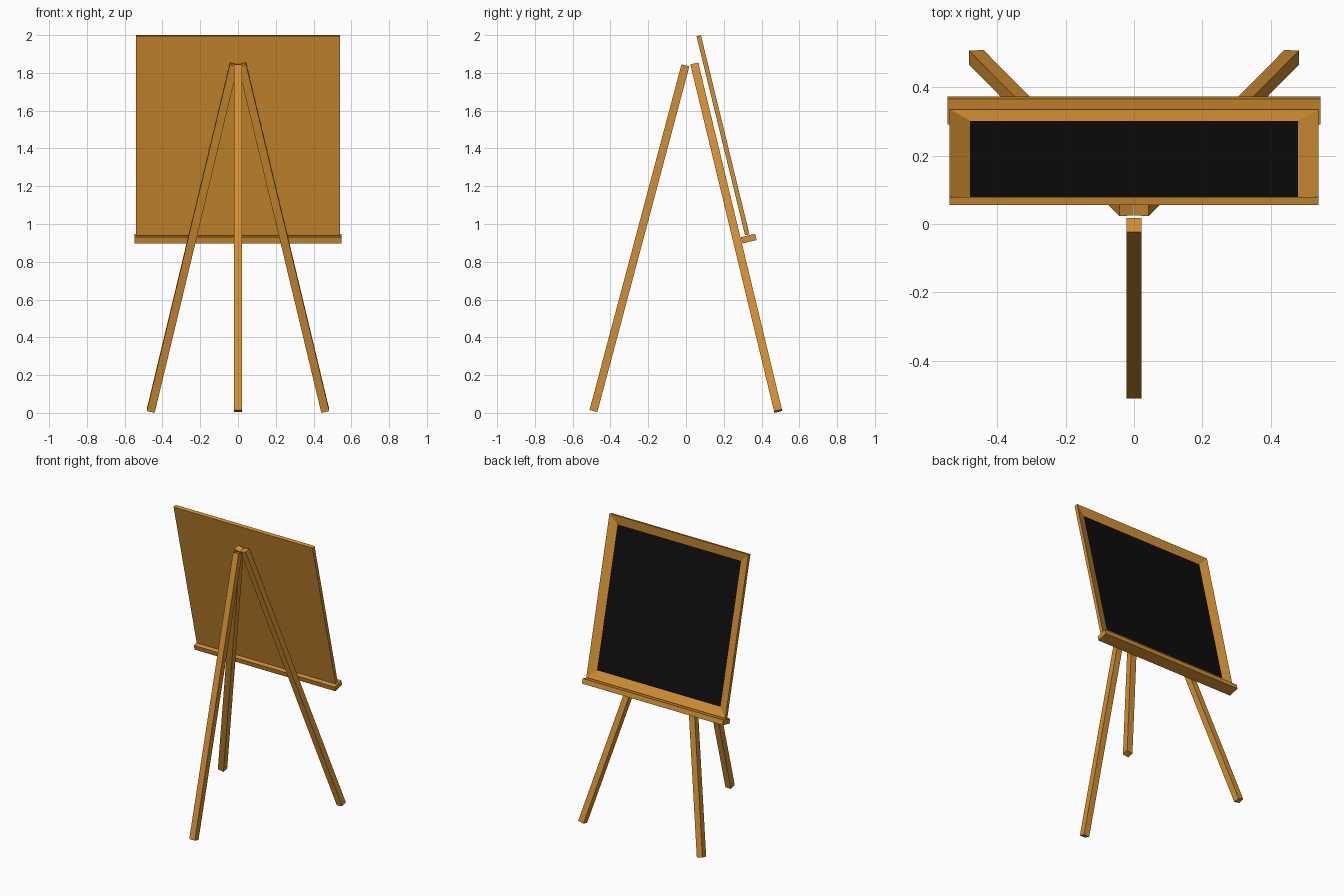
import bpy, bmesh, math
from mathutils import Vector, Matrix

if "Cube" in bpy.data.objects:
    bpy.data.objects.remove(bpy.data.objects["Cube"])

TILT = math.radians(13.7)


def material(name, color):
    m = bpy.data.materials.new(name)
    m.diffuse_color = color
    m.use_nodes = True
    m.node_tree.nodes["Principled BSDF"].inputs["Base Color"].default_value = m.diffuse_color
    return m


wood = material("wood", (0.65, 0.28, 0.032, 1))
slate = material("slate", (0.004, 0.004, 0.004, 1))


def box(name, size, matrix):
    """Wooden box of the given size, placed by a matrix."""
    bm = bmesh.new()
    bmesh.ops.create_cube(bm, size=1, matrix=Matrix.Diagonal((*size, 1)))
    me = bpy.data.meshes.new(name)
    bm.to_mesh(me)
    bm.free()
    me.materials.append(wood)
    ob = bpy.data.objects.new(name, me)
    ob.matrix_world = matrix
    bpy.context.collection.objects.link(ob)
    return ob


def leg(name, foot, top, width=0.043):
    """Square bar from foot to top, its section kept in line with the x axis."""
    foot, top = Vector(foot), Vector(top)
    z = (top - foot).normalized()
    x = (Vector((1, 0, 0)) - z * z.x).normalized()
    y = z.cross(x)
    m = Matrix((x, y, z)).transposed().to_4x4()
    m.translation = (foot + top) / 2
    return box(name, (width, width, (top - foot).length), m)


def tilted(y, z):
    return Matrix.Translation((0, y, z)) @ Matrix.Rotation(TILT, 4, 'X')


# three legs
leg("back_leg", (0, -0.49, 0.01), (0, -0.003, 1.84))
for side, s in (("left", -1), ("right", 1)):
    leg(side + "_leg", (s * 0.462, 0.488, 0.01), (s * 0.022, 0.045, 1.845))

# board with a sloping mitred frame around the dark writing surface
board = box("board", (1.08, 0.024, 1.085), tilted(0.1958, 1.4701))
board.data.materials.append(slate)
bm = bmesh.new()
bm.from_mesh(board.data)
bm.normal_update()
face = max(bm.faces, key=lambda f: f.normal.y)
bmesh.ops.inset_region(bm, faces=[face], thickness=0.06, use_even_offset=True)
bmesh.ops.translate(bm, verts=face.verts[:], vec=(0, -0.02, 0))
face.material_index = 1
bm.to_mesh(board.data)
bm.free()

# ledge under the board
box("ledge", (1.094, 0.077, 0.034), tilted(0.3325, 0.9225))
